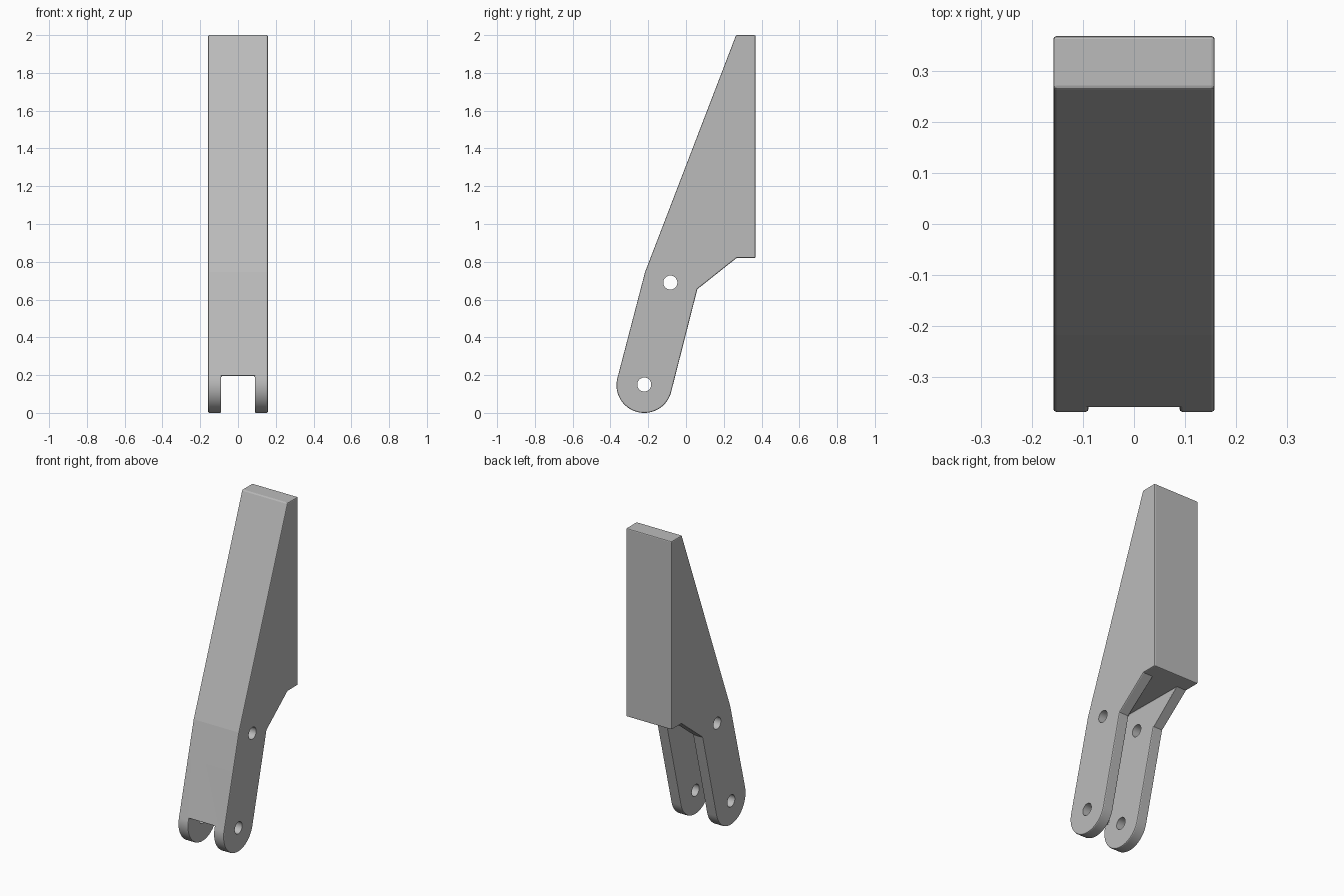
import bpy
import bmesh
from math import radians, cos, sin
from mathutils import Matrix

cube = bpy.data.objects.get("Cube")
if cube:
    bpy.data.objects.remove(cube, do_unlink=True)

HALF_WIDTH = 0.158
SLOT_HALF = 0.089
WALL = 0.035
PIVOT = (-0.221, 0.147)
RADIUS = 0.147
LEAN = 14.6

grey = bpy.data.materials.new("plain grey")
grey.use_nodes = True
colour = (0.5, 0.5, 0.5, 1)
grey.diffuse_color = colour
grey.node_tree.nodes["Principled BSDF"].inputs["Base Color"].default_value = colour


def finish(name, bm):
    bmesh.ops.recalc_face_normals(bm, faces=bm.faces)
    mesh = bpy.data.meshes.new(name)
    bm.to_mesh(mesh)
    bm.free()
    mesh.materials.append(grey)
    obj = bpy.data.objects.new(name, mesh)
    bpy.context.collection.objects.link(obj)
    return obj


def prism(name, profile, half):
    """Extrude a side profile of (y, z) points across x."""
    bm = bmesh.new()
    face = bm.faces.new([bm.verts.new((-half, y, z)) for y, z in profile])
    out = bmesh.ops.extrude_face_region(bm, geom=[face])
    moved = [v for v in out["geom"] if isinstance(v, bmesh.types.BMVert)]
    bmesh.ops.translate(bm, verts=moved, vec=(2 * half, 0, 0))
    return finish(name, bm)


def pin(name, y, z, radius):
    bm = bmesh.new()
    bmesh.ops.create_cone(bm, cap_ends=True, segments=80, radius1=radius,
                          radius2=radius, depth=1,
                          matrix=Matrix.Translation((0, y, z)) @ Matrix.Rotation(radians(90), 4, 'Y'))
    return finish(name, bm)


def apply(obj, mod):
    bpy.context.view_layer.objects.active = obj
    bpy.ops.object.modifier_apply(modifier=mod.name)


def cut(obj, cutter):
    mod = obj.modifiers.new("cut", 'BOOLEAN')
    mod.operation = 'DIFFERENCE'
    mod.solver = 'EXACT'
    mod.object = cutter
    apply(obj, mod)
    bpy.data.objects.remove(cutter, do_unlink=True)


# Side outline: tapered upper block, leaning legs, round foot
steps = 60
sweep = 180 + 2 * LEAN
foot = []
for i in range(steps + 1):
    a = radians(-LEAN - (180 - 2 * LEAN) * i / steps)
    if i == 0:
        a = radians(-LEAN)
    foot.append(a)
# The foot runs from the rear tangent, under the pivot, to the front tangent
foot = [radians(-LEAN - (sweep - 2 * LEAN) * i / steps) for i in range(steps + 1)]
foot_points = [(PIVOT[0] + RADIUS * cos(a), PIVOT[1] + RADIUS * sin(a)) for a in foot]
outline = [(0.265, 2), (0.368, 2), (0.368, 0.82), (0.268, 0.82), (0.06, 0.655)]
body = prism("forked_bracket", outline + foot_points + [(-0.217, 0.745)], HALF_WIDTH)

# Slot between the two legs, leaving a thin front wall
slot = [(0.268, 0.82), (-0.188 + WALL, 0.82), (-0.217 + WALL, 0.745),
        (-0.36 + WALL, 0.195), (-0.6, 0.195), (-0.6, -0.2), (0.4, -0.2), (0.4, 0.6)]
cut(body, prism("slot_cutter", slot, SLOT_HALF))

# Slightly softened edges
bevel = body.modifiers.new("soft_edges", 'BEVEL')
bevel.width = 0.006
bevel.segments = 2
bevel.limit_method = 'ANGLE'
bevel.angle_limit = radians(45)
bevel.use_clamp_overlap = False
apply(body, bevel)

# Pin holes through both legs
for y, z in ((-0.221, 0.15), (-0.083, 0.69)):
    cut(body, pin("hole_cutter", y, z, 0.037))

bpy.ops.object.select_all(action='DESELECT')
body.select_set(True)
bpy.context.view_layer.objects.active = body
bpy.ops.object.shade_smooth_by_angle(angle=radians(5.5))
